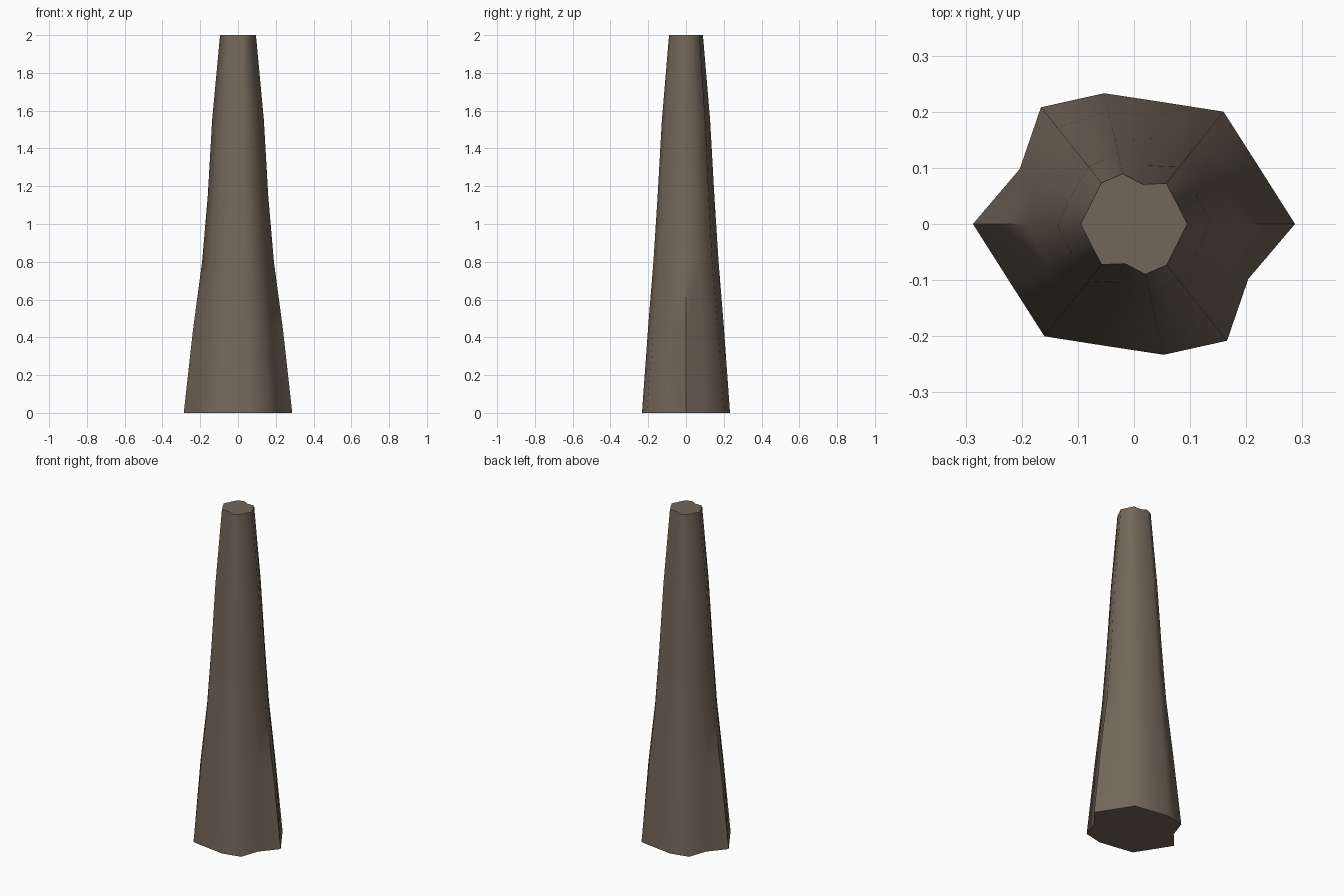
import bpy, bmesh
from math import pi, cos, sin, radians

if "Cube" in bpy.data.objects:
    bpy.data.objects.remove(bpy.data.objects["Cube"])

# Half cross-sections (7 radii at 1/14 turn steps); each repeats after half a turn
rings = [
    (0.00, [.287, .244, .256, .223, .239, .266, .226]),
    (0.45, [.237, .209, .214, .190, .206, .220, .193]),
    (0.80, [.190, .172, .178, .156, .177, .181, .165]),
    (1.15, [.160, .148, .154, .131, .154, .155, .145]),
    (1.55, [.137, .123, .130, .107, .131, .130, .122]),
    (2.00, [.095, .085, .0925, .0725, .092, .0935, .085]),
]
N = 14

bm = bmesh.new()
loops = [[bm.verts.new((r[i % 7] * cos(2 * pi * i / N),
                        r[i % 7] * sin(2 * pi * i / N), z)) for i in range(N)]
         for z, r in rings]

# Sides
for a, b in zip(loops, loops[1:]):
    for i in range(N):
        j = (i + 1) % N
        bm.faces.new((a[i], a[j], b[j], b[i]))

# End caps
bm.faces.new(loops[0][::-1])
bm.faces.new(loops[-1])

mesh = bpy.data.meshes.new("tree_trunk")
bm.to_mesh(mesh)
bm.free()
trunk = bpy.data.objects.new("tree_trunk", mesh)
bpy.context.collection.objects.link(trunk)

# Bark colour
bark = bpy.data.materials.new("bark")
bark.diffuse_color = (0.17, 0.135, 0.10, 1)
bark.use_nodes = True
bark.node_tree.nodes["Principled BSDF"].inputs["Base Color"].default_value = bark.diffuse_color
mesh.materials.append(bark)

# Smooth sides, sharp cap rims
bpy.context.view_layer.objects.active = trunk
trunk.select_set(True)
bpy.ops.object.shade_smooth_by_angle(angle=radians(60))
